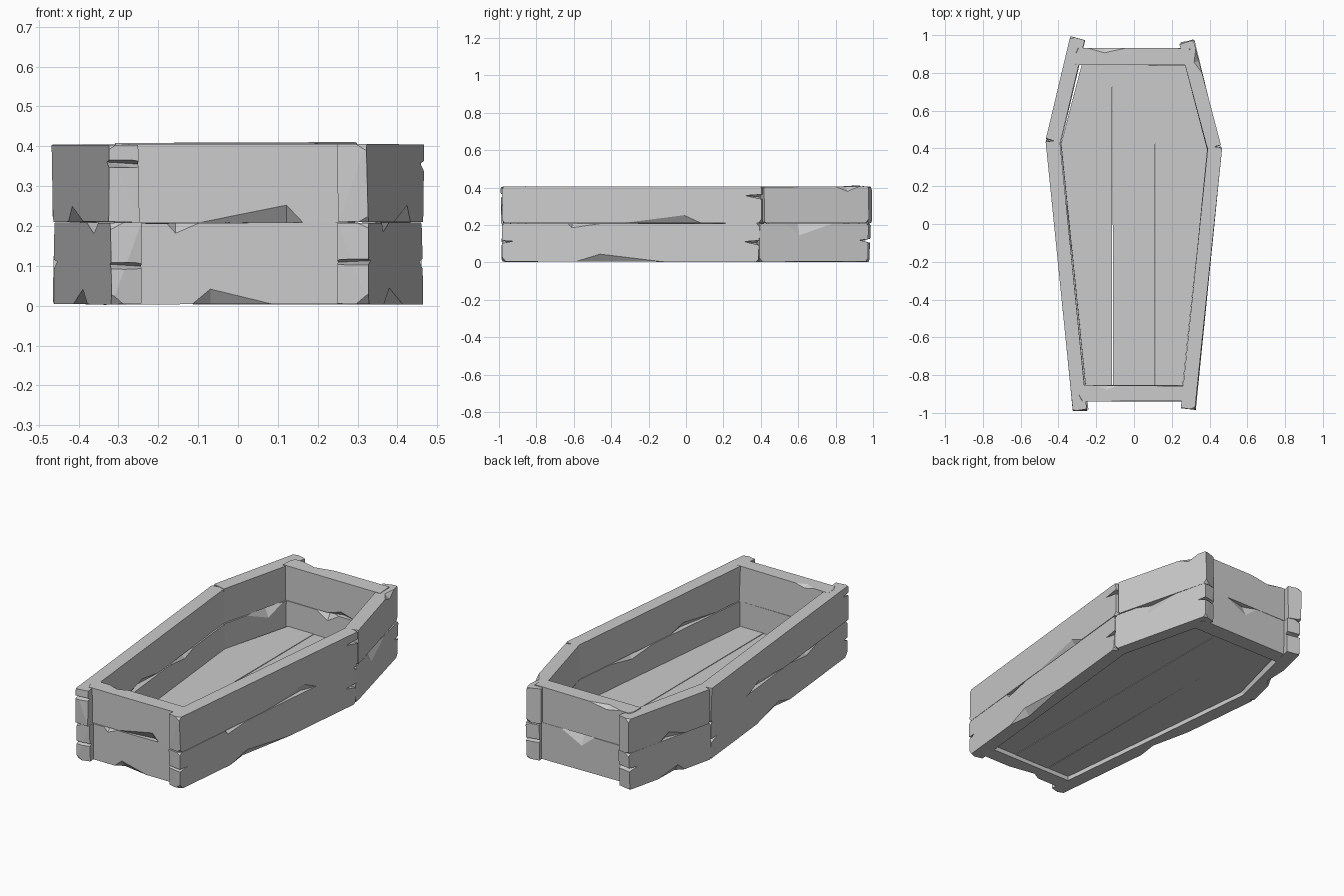
import bpy, bmesh, random
from mathutils import Vector, Matrix

if "Cube" in bpy.data.objects:
    bpy.data.objects.remove(bpy.data.objects["Cube"])

random.seed(4)
E = 0.004          # cutter overshoot


def hull(bm, pts):
    verts = [bm.verts.new(p) for p in pts]
    bmesh.ops.convex_hull(bm, input=verts)


def to_object(bm, name, matrix=None):
    bmesh.ops.recalc_face_normals(bm, faces=bm.faces[:])
    if matrix:
        bm.transform(matrix)
    mesh = bpy.data.meshes.new(name)
    bm.to_mesh(mesh)
    bm.free()
    ob = bpy.data.objects.new(name, mesh)
    bpy.context.collection.objects.link(ob)
    return ob


def plank(name, p0, p1, z0, z1, chips=(), notches=(), T=.075):
    """Plank whose outer face runs p0 -> p1; local axes: along, inward, up."""
    a, b = Vector((*p0, z0)), Vector((*p1, z0))
    L, H, d = (b - a).length, z1 - z0, (b - a).normalized()
    n = Vector((-d.y, d.x, 0))
    m = Matrix(((d.x, n.x, 0, a.x), (d.y, n.y, 0, a.y), (0, 0, 1, a.z), (0, 0, 0, 1)))
    # board with slightly uneven corners
    bm = bmesh.new()
    r = random.uniform
    hull(bm, [(u + r(-.006, .006), v + r(-.003, .003), w + r(-.002, .002))
              for u in (0, L) for v in (0, T) for w in (0, H)])
    bmesh.ops.dissolve_limit(bm, angle_limit=0.05, verts=bm.verts[:], edges=bm.edges[:])
    ob = to_object(bm, name, m)
    # splinters off the long edges: edge, inner face?, start, end, apex, height
    cut = bmesh.new()
    for edge, inner, u0, u1, uc, h in chips:
        v, vd = (T + E, T - .03) if inner else (-E, .03)
        w, wc = (-E, h) if edge == 'b' else (H + E, H - h)
        hull(cut, [(u0 * L, v, w), (u1 * L, v, w), (uc * L, v, wc), (uc * L, vd, w)])
    # splits running in from the ends: end, height, depth, half width
    for end, w, depth, s in notches:
        x, k = (L + .01, -1) if end else (-.01, 1)
        hull(cut, [(x, v, w + q) for v in (-E, T + E) for q in (-s, s)]
             + [(x + k * (depth + .01), -E, w + s * .5), (x + k * .025, T + E, w)])
    # worn corners at both ends
    for x, k in ((-.01, 1), (L + .01, -1)):
        for w, q in ((-.008, 1), (H + .008, -1)):
            g = r(.025, .04)
            hull(cut, [(x, -.01, w), (x + k * g, -.01, w), (x, T * .8, w), (x, -.01, w + q * g * 1.2)])
    cutter = to_object(cut, name + "_cutter", m)
    cutter.hide_render = True
    mod = ob.modifiers.new("wear", 'BOOLEAN')
    mod.operation, mod.solver, mod.object = 'DIFFERENCE', 'EXACT', cutter
    bpy.context.view_layer.update()
    dg = bpy.context.evaluated_depsgraph_get()
    worn = bpy.data.meshes.new_from_object(ob.evaluated_get(dg))
    ob.modifiers.clear()
    ob.data = worn
    bpy.data.objects.remove(cutter)


LOW, UP = (.004, .208), (.210, .405)

# long side boards
plank("right_side_lower", (.325, -.98), (.463, .39), *LOW,
      [('b', 0, .27, .66, .38, .042), ('t', 0, .25, .42, .27, .025), ('t', 1, .55, .85, .7, .03)],
      [(0, .105, .055, .008), (1, .1, .08, .014)])
plank("right_side_upper", (.325, -.98), (.465, .405), *UP,
      [('b', 0, .42, .78, .7, .046), ('b', 1, .15, .5, .4, .04)],
      [(1, .14, .09, .014)])
plank("left_side_lower", (-.46, .435), (-.318, -.985), *LOW,
      [('b', 0, .3, .6, .5, .042), ('t', 0, .55, .8, .7, .03), ('t', 1, .2, .45, .3, .03)],
      [(1, .095, .03, .01), (0, .1, .07, .012)])
plank("left_side_upper", (-.467, .44), (-.322, -.992), *UP,
      [('b', 0, .25, .6, .35, .045), ('b', 1, .45, .8, .6, .04)],
      [(1, .145, .06, .011)])

# shoulder-to-head boards
plank("right_shoulder_lower", (.463, .395), (.317, .975), *LOW,
      [('t', 0, .2, .72, .36, .075), ('t', 1, .3, .7, .5, .05)], [(1, .11, .05, .01)])
plank("right_shoulder_upper", (.461, .415), (.315, .975), *UP,
      [('t', 0, .65, .95, .8, .03), ('b', 1, .3, .7, .55, .03)])
plank("left_shoulder_lower", (-.335, .985), (-.462, .445), *LOW,
      [('b', 0, .3, .7, .6, .045), ('t', 1, .25, .75, .45, .06)], [(0, .11, .06, .012)])
plank("left_shoulder_upper", (-.335, .995), (-.465, .45), *UP,
      [('b', 0, .35, .75, .5, .045)])

# end boards
plank("head_end_lower", (.3, .93), (-.3, .93), *LOW,
      [('t', 0, .25, .65, .5, .07), ('t', 1, .4, .7, .55, .05)], T=.088)
plank("head_end_upper", (.3, .93), (-.31, .93), .210, .409,
      [('t', 0, .5, .95, .75, .02), ('b', 1, .2, .6, .4, .03)], T=.088)
plank("foot_end_lower", (-.29, -.938), (.29, -.938), *LOW,
      [('b', 0, .28, .72, .38, .043), ('t', 0, .18, .36, .23, .028)], T=.083)
plank("foot_end_upper", (-.29, -.938), (.29, -.938), *UP,
      [('b', 0, .26, .79, .71, .045), ('t', 1, .1, .4, .25, .015)], T=.083)


# three floor boards following the tapered outline
def floor_board(name, outline, z0=.03, z1=.068):
    bm = bmesh.new()
    hull(bm, [(x, y, z) for x, y in outline for z in (z0, z1)])
    bmesh.ops.dissolve_limit(bm, angle_limit=0.02, verts=bm.verts[:], edges=bm.edges[:])
    to_object(bm, name)


half = [(.114, -.86), (.258, -.86), (.39, .4), (.272, .85), (.112, .85)]
floor_board("floor_right", half)
floor_board("floor_left", [(-x - .003, y) for x, y in half])
floor_board("floor_middle", [(-.111, -.86), (.112, -.86), (.111, .85), (-.114, .85)], .028, .066)
